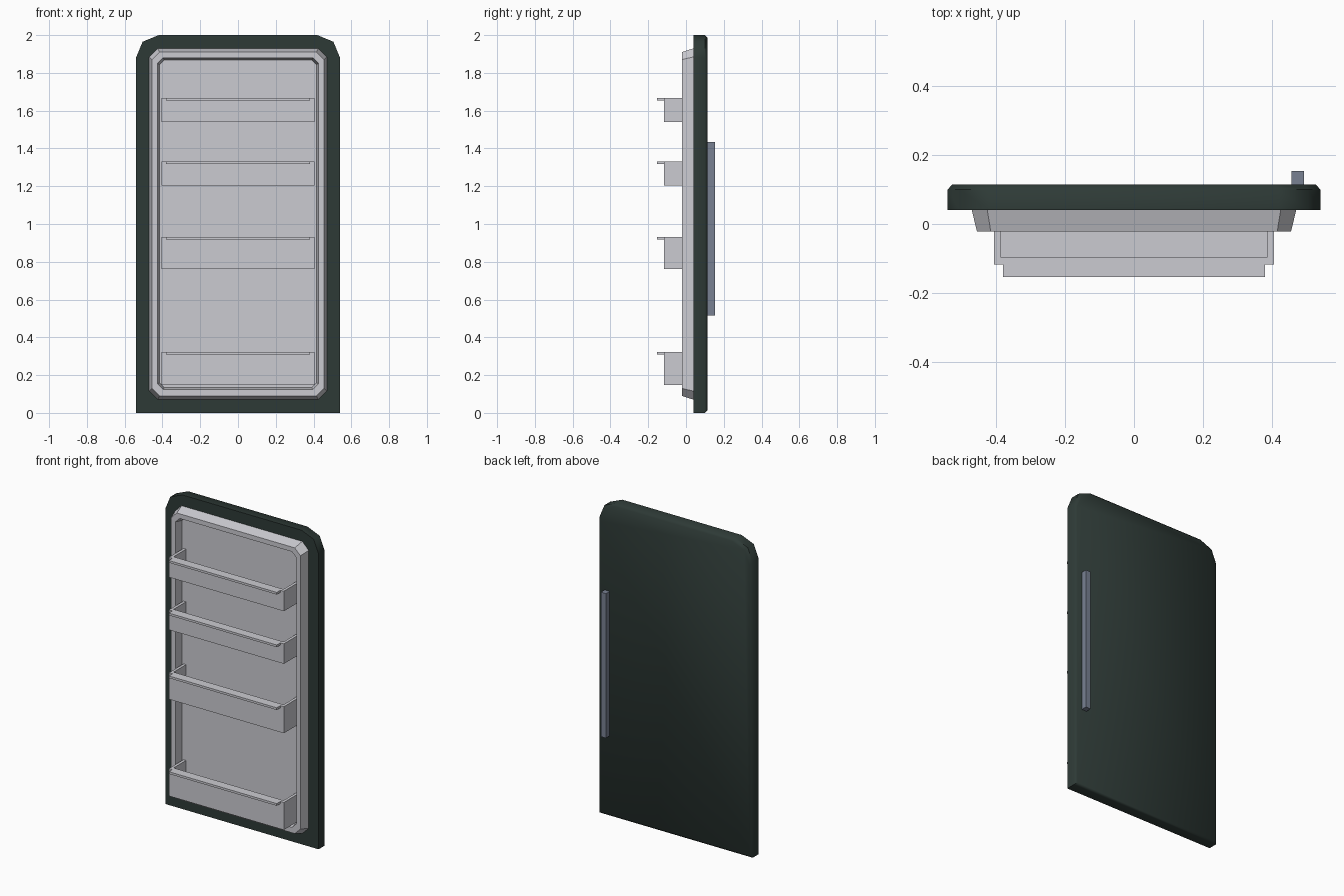
import bpy
import bmesh
import math

cube = bpy.data.objects.get("Cube")
if cube:
    bpy.data.objects.remove(cube, do_unlink=True)


def material(name, rgb):
    mat = bpy.data.materials.new(name)
    mat.use_nodes = True
    color = (*rgb, 1)
    mat.diffuse_color = color
    bsdf = next(n for n in mat.node_tree.nodes if n.type == 'BSDF_PRINCIPLED')
    bsdf.inputs["Base Color"].default_value = color
    return mat


DARK = material("dark green enamel", (0.027, 0.042, 0.037))
LIGHT = material("light grey plastic", (0.60, 0.60, 0.64))
STEEL = material("blue grey metal", (0.19, 0.22, 0.29))


def finish(name, bm, mat, smooth_angle=None):
    bmesh.ops.recalc_face_normals(bm, faces=bm.faces)
    mesh = bpy.data.meshes.new(name)
    bm.to_mesh(mesh)
    bm.free()
    mesh.materials.append(mat)
    obj = bpy.data.objects.new(name, mesh)
    bpy.context.collection.objects.link(obj)
    if smooth_angle:
        bpy.ops.object.select_all(action='DESELECT')
        obj.select_set(True)
        bpy.context.view_layer.objects.active = obj
        bpy.ops.object.shade_smooth_by_angle(angle=math.radians(smooth_angle))
    return obj


def loft(name, loops, mat, smooth_angle=None):
    """Join (y, half outline) loops; each outline is mirrored in x."""
    bm = bmesh.new()
    rings = []
    for y, half in loops:
        outline = half + [(-x, z) for x, z in reversed(half)]
        rings.append([bm.verts.new((x, y, z)) for x, z in outline])
    n = len(rings[0])
    for a, b in zip(rings, rings[1:]):
        for i in range(n):
            j = (i + 1) % n
            bm.faces.new((a[i], a[j], b[j], b[i]))
    bm.faces.new(rings[0])
    bm.faces.new(rings[-1])
    return finish(name, bm, mat, smooth_angle)


def add_box(bm, x0, x1, y0, y1, z0, z1):
    verts = bmesh.ops.create_cube(bm, size=1)["verts"]
    for v in verts:
        v.co = (x1 if v.co.x > 0 else x0,
                y1 if v.co.y > 0 else y0,
                z1 if v.co.z > 0 else z0)


# Door slab with faceted top corners and a softened back edge
def door_half(inset):
    w, top = 0.54 - inset, 2 - inset
    return [(w, inset), (w, top - 0.12), (w - 0.035, top - 0.035), (w - 0.12, top)]


loft("door_slab", [(0.04, door_half(0)), (0.1, door_half(0)),
                   (0.115, door_half(0.014))], DARK, 50)


# Inner liner: sloped outside, flat rim, recessed panel
def liner_half(w, z0, z1, c):
    return [(w - c, z0), (w, z0 + c), (w, z1 - c), (w - c, z1)]


loft("inner_liner", [(0.04, liner_half(0.47, 0.07, 1.93, 0.045)),
                     (-0.022, liner_half(0.455, 0.09, 1.91, 0.04)),
                     (-0.022, liner_half(0.426, 0.125, 1.88, 0.03)),
                     (0.03, liner_half(0.415, 0.135, 1.868, 0.025))], LIGHT)

# Open-topped shelf bins with a thin front lip
W, FRONT, BACK, WALL = 0.405, -0.117, 0.03, 0.018
for i, (z0, z1) in enumerate([(0.147, 0.322), (0.763, 0.932),
                              (1.205, 1.332), (1.54, 1.667)]):
    bm = bmesh.new()
    inner = FRONT + 0.022
    add_box(bm, -W, W, FRONT, inner, z0, z1)
    for s in (-1, 1):
        xs = sorted((s * W, s * (W - WALL)))
        add_box(bm, *xs, inner, BACK, z0, z1)
    add_box(bm, -W + WALL, W - WALL, inner, BACK, z0, z0 + WALL)
    add_box(bm, -0.38, 0.38, -0.153, FRONT, z1 - 0.014, z1)
    finish(f"shelf_bin_{i + 1}", bm, LIGHT)

# Vertical bar handle on the back
bm = bmesh.new()
add_box(bm, 0.457, 0.493, 0.112, 0.153, 0.515, 1.435)
finish("door_handle", bm, STEEL)
